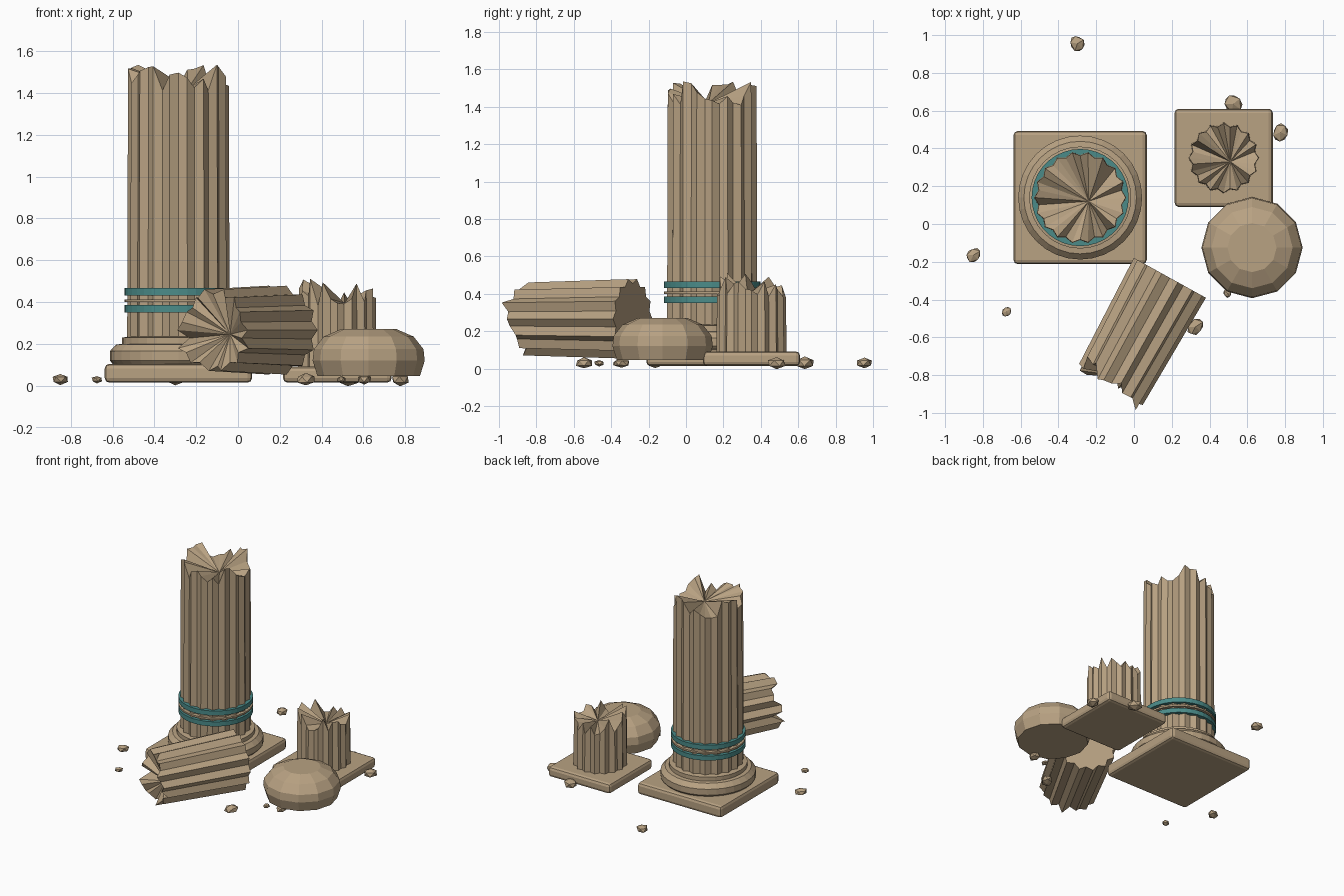
import bpy, bmesh, math, random
from mathutils import Vector

cube = bpy.data.objects.get("Cube")
if cube:
    bpy.data.objects.remove(cube, do_unlink=True)


def material(name, color):
    m = bpy.data.materials.new(name)
    m.use_nodes = True
    m.diffuse_color = color
    m.node_tree.nodes["Principled BSDF"].inputs["Base Color"].default_value = color
    return m


STONE = material("sandstone", (0.48, 0.36, 0.225, 1))
TEAL = material("teal_band", (0.07, 0.26, 0.25, 1))


def finish(bm, name, mat, loc):
    bmesh.ops.recalc_face_normals(bm, faces=bm.faces)
    me = bpy.data.meshes.new(name)
    bm.to_mesh(me)
    bm.free()
    me.materials.append(mat)
    ob = bpy.data.objects.new(name, me)
    ob.location = loc
    bpy.context.collection.objects.link(ob)
    return ob


def bridge(bm, a, b):
    n = len(a)
    for i in range(n):
        j = (i + 1) % n
        bm.faces.new((a[i], a[j], b[j], b[i]))


def lathe(name, mat, loc, profile, sides):
    """Closed solid turned from (radius, height) points."""
    bm = bmesh.new()
    rings = []
    for r, z in profile:
        rings.append([bm.verts.new((r * math.cos(math.tau * i / sides),
                                    r * math.sin(math.tau * i / sides), z))
                      for i in range(sides)])
    for a, b in zip(rings, rings[1:]):
        bridge(bm, a, b)
    bm.faces.new(rings[0])
    bm.faces.new(rings[-1])
    return finish(bm, name, mat, loc)


def plinth(name, loc, width, height):
    """Square slab with rounded edges."""
    bm = bmesh.new()
    bmesh.ops.create_cube(bm, size=1)
    bmesh.ops.scale(bm, vec=(width, width, height), verts=bm.verts)
    bmesh.ops.translate(bm, vec=(0, 0, height / 2), verts=bm.verts)
    bmesh.ops.bevel(bm, geom=bm.edges[:], offset=0.022, segments=2,
                    profile=0.5, affect='EDGES')
    return finish(bm, name, STONE, loc)


def broken_shaft(name, loc, r0, r1, depth, flutes, low, high, tip, seed, slant=0):
    """Fluted shaft whose jagged top sinks to an off-centre point."""
    rng = random.Random(seed)
    bm = bmesh.new()
    bottom, top = [], []
    for i in range(flutes * 2):
        a = math.tau * i / (flutes * 2)
        cut = depth if i % 2 else 0
        c, s = math.cos(a), math.sin(a)
        h = rng.uniform(low, high) + slant * c
        bottom.append(bm.verts.new(((r0 - cut) * c, (r0 - cut) * s, 0)))
        top.append(bm.verts.new(((r1 - cut) * c, (r1 - cut) * s, h)))
    bridge(bm, bottom, top)
    bm.faces.new(bottom)
    centre = bm.verts.new(tip)
    for i in range(len(top)):
        bm.faces.new((top[i], top[(i + 1) % len(top)], centre))
    return finish(bm, name, STONE, loc)


# Tall broken column on its moulded base
X, Y = -0.285, 0.14
plinth("tall_column_plinth", (X, Y, 0.015), 0.705, 0.09)
lathe("tall_column_base", STONE, (X, Y, 0),
      [(0.31, 0.1), (0.328, 0.12), (0.328, 0.165), (0.298, 0.197),
       (0.27, 0.2), (0.27, 0.23), (0.24, 0.235)], 32)
broken_shaft("tall_column_shaft", (X, Y, 0.22), 0.245, 0.241, 0.019, 18,
             1.18, 1.325, (0.045, -0.02, 1.2), 4)
for name, mat, z0, z1 in (("lower_band", TEAL, 0.35, 0.385),
                          ("middle_ring", STONE, 0.4, 0.413),
                          ("upper_band", TEAL, 0.432, 0.467)):
    lathe(name, mat, (X, Y, 0), [(0.257, z0), (0.257, z1)], 36)

# Short stump
plinth("stump_plinth", (0.475, 0.35, 0.015), 0.52, 0.077)
broken_shaft("stump_shaft", (0.475, 0.35, 0.085), 0.188, 0.184, 0.018, 16,
             0.29, 0.43, (0.035, -0.02, 0.31), 7)

# Fallen column piece lying on its side
fallen = broken_shaft("fallen_shaft", (0.19, -0.285, 0.266), 0.218, 0.2, 0.028, 14,
                      0.59, 0.685, (0.055, -0.02, 0.57), 11, 0.025)
fallen.rotation_euler = Vector((-0.484, -0.875, 0)).to_track_quat('Z', 'Y').to_euler()

# Rounded boulder drum
lathe("domed_block", STONE, (0.625, -0.125, 0),
      [(0.245, 0.046), (0.268, 0.12), (0.262, 0.175), (0.215, 0.235), (0.13, 0.272)], 12)

# Scattered rubble: x, y, radius
rubble = [(-0.3, 0.955, 0.05), (-0.85, -0.165, 0.046), (-0.675, -0.465, 0.03),
          (0.525, 0.635, 0.058), (0.775, 0.485, 0.052), (0.325, -0.545, 0.052),
          (0.495, -0.365, 0.028), (0.605, -0.345, 0.045)]
rng = random.Random(3)
for k, (x, y, r) in enumerate(rubble):
    bm = bmesh.new()
    bmesh.ops.create_icosphere(bm, subdivisions=1, radius=r)
    for v in bm.verts:
        v.co *= rng.uniform(0.88, 1.08)
        v.co.x *= 0.82
        v.co.z *= 0.6
    rock = finish(bm, f"rubble_{k + 1}", STONE, (x, y, 0.03))
    rock.rotation_euler.z = rng.uniform(-0.8, 0.8)
